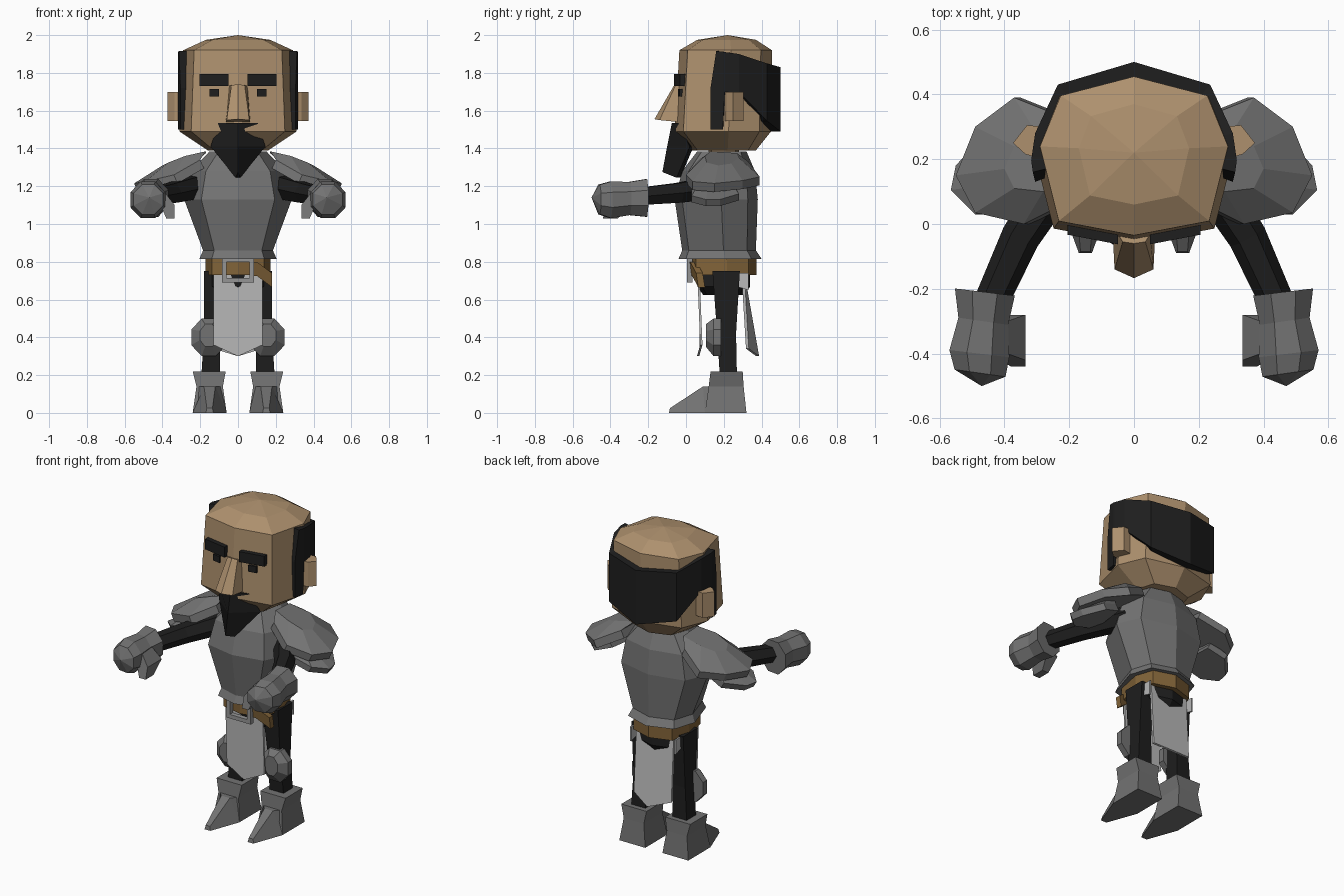
import bpy, bmesh, math
from mathutils import Vector

if "Cube" in bpy.data.objects:
    bpy.data.objects.remove(bpy.data.objects["Cube"])


def material(name, r, g, b):
    m = bpy.data.materials.new(name)
    m.use_nodes = True
    m.diffuse_color = (r, g, b, 1)
    m.node_tree.nodes["Principled BSDF"].inputs["Base Color"].default_value = (r, g, b, 1)
    return m


SKIN = material("skin", .42, .28, .155)
DARK = material("black", .013, .013, .013)
STEEL = material("steel", .17, .17, .17)
CLOTH = material("pale_cloth", .48, .48, .48)
LEATHER = material("belt_leather", .22, .125, .04)
BUCKLE = material("buckle_metal", .3, .3, .3)


def finish(name, bm, mat):
    bmesh.ops.recalc_face_normals(bm, faces=bm.faces)
    me = bpy.data.meshes.new(name)
    bm.to_mesh(me)
    bm.free()
    ob = bpy.data.objects.new(name, me)
    me.materials.append(mat)
    bpy.context.collection.objects.link(ob)
    return ob


def loft(name, rings, mat, side=1, tip=None):
    """Skin a row of rings, closing the ends; a tip makes a fan at the last ring."""
    bm = bmesh.new()
    rows = [[bm.verts.new((x * side, y, z)) for x, y, z in r] for r in rings]
    n = len(rows[0])
    for a, b in zip(rows, rows[1:]):
        for i in range(n):
            j = (i + 1) % n
            bm.faces.new((a[i], a[j], b[j], b[i]))
    bm.faces.new(rows[0])
    if tip:
        t = bm.verts.new((tip[0] * side, tip[1], tip[2]))
        for i in range(n):
            bm.faces.new((rows[-1][i], rows[-1][(i + 1) % n], t))
    else:
        bm.faces.new(rows[-1])
    return finish(name, bm, mat)


def octagon(w, y0, y1, z, corner=.8):
    """Body cross-section with a ridge at front and back."""
    half = [(0, 0), (corner, .09), (1, .56), (.78, .88), (0, 1)]
    pts = [(w * x, y0 + (y1 - y0) * y, z) for x, y in half]
    return pts + [(-x, y, z) for x, y, z in pts[3:0:-1]]


def quad(x0, x1, y0, y1, z):
    return [(x0, y0, z), (x1, y0, z), (x1, y1, z), (x0, y1, z)]


def slab(name, outline, mat, front, depth, side=1):
    """Extrude an x-z outline along y; front gives y from x and z."""
    f = [(x, front(x, z), z) for x, z in outline]
    return loft(name, [f, [(x, y + depth, z) for x, y, z in f]], mat, side)


def tube(name, path, mat, side=1):
    """Six-sided limb along points with radii."""
    rings = []
    for i, (p, r) in enumerate(path):
        a = Vector(path[max(i - 1, 0)][0])
        b = Vector(path[min(i + 1, len(path) - 1)][0])
        q = (b - a).to_track_quat('Z', 'Y')
        rings.append([Vector(p) + q @ Vector((r * math.cos(k * math.pi / 3),
                      r * math.sin(k * math.pi / 3), 0)) for k in range(6)])
    return loft(name, rings, mat, side)


def rect(x0, x1, z0, z1):
    return [(x0, z0), (x1, z0), (x1, z1), (x0, z1)]


# Head and neck
loft("head", [octagon(.16, .03, .37, 1.39), octagon(.31, -.06, .45, 1.49),
              octagon(.29, -.035, .455, 1.92), octagon(.17, .06, .37, 1.975)],
     SKIN, tip=(0, .22, 2.0))
loft("neck", [octagon(.08, .12, .28, 1.34), octagon(.08, .12, .28, 1.42)], SKIN)
loft("nose", [[(-.065, -.04, 1.54), (-.06, -.14, 1.55), (0, -.167, 1.555),
               (.06, -.14, 1.55), (.065, -.04, 1.54)],
              [(-.05, -.03, 1.73), (-.035, -.055, 1.735), (0, -.06, 1.74),
               (.035, -.055, 1.735), (.05, -.03, 1.73)]], SKIN)

# Beard: pointed wedge
loft("beard", [[(-w, b, z), (0, f, z2), (w, b, z), (0, b + .02, z)]
               for w, b, f, z, z2 in [(.105, -.04, -.075, 1.535, 1.535),
                                      (.145, .02, -.1, 1.41, 1.41),
                                      (.012, -.05, -.125, 1.245, 1.275)]], DARK)

# Hair band around the back, ending in sideburns
stations = [(0, .5, 1.83, 1.49), (.235, .43, 1.85, 1.545), (.305, .28, 1.9, 1.7),
            (.316, .205, 1.91, 1.7), (.317, .195, 1.912, 1.5),
            (.312, .16, 1.915, 1.5), (.305, .13, 1.72, 1.5)]
full = [(-x, y, t, b) for x, y, t, b in stations[:0:-1]] + stations


def hair_ring(x, y, top, low):
    ix, iy = x * .86, .22 + (y - .22) * .82
    return [(x, y, low), (x, y, top), (ix, iy, top), (ix, iy, low)]


loft("hair_band", [hair_ring(*s) for s in full], DARK)

for s, tag in ((1, "left"), (-1, "right")):
    # Face details
    loft(tag + "_ear", [[(.28, .2, z), (.335, .215, z), (.373, .25, z), (.33, .305, z), (.28, .3, z)]
                        for z in (1.545, 1.7)], SKIN, s)
    slab(tag + "_eyebrow", rect(.05, .205, 1.73, 1.795), DARK, lambda x, z: -.072 + .19 * x, .05, s)
    slab(tag + "_eye", rect(.1, .15, 1.675, 1.715), DARK, lambda x, z: -.062 + .19 * x, .035, s)

    # Shoulder plates: inner ridge, domed middle, outer rim
    upper = [(.2, .07, 1.34), (.34, 0, 1.26), (.49, .035, 1.225), (.55, .15, 1.215),
             (.49, .3, 1.23), (.37, .39, 1.25), (.22, .33, 1.33)]
    crown = [(.17, .13, 1.385), (.28, .1, 1.36), (.37, .11, 1.325), (.4, .17, 1.31),
             (.37, .24, 1.32), (.3, .28, 1.35), (.17, .27, 1.375)]
    loft(tag + "_shoulder_plate", [[(x - .02, y, z - .045) for x, y, z in upper], upper, crown],
         STEEL, s)
    lower = [(.33, .03, 1.19), (.49, .03, 1.15), (.565, .105, 1.13), (.55, .18, 1.13),
             (.46, .28, 1.16), (.35, .26, 1.2)]
    loft(tag + "_lower_shoulder_plate",
         [[(x - .02, y, z - .035) for x, y, z in lower], lower,
          [(.32 + (x - .32) * .6, .15 + (y - .15) * .7, z + .06) for x, y, z in lower]], STEEL, s)

    # Arm and gauntlet
    tube(tag + "_arm", [((.2, .19, 1.2), .07), ((.35, -.04, 1.165), .06),
                        ((.45, -.26, 1.145), .052)], DARK, s)
    hand = []
    for y, cx, cz, rx, rz in [(-.21, .46, 1.138, .1, .108), (-.3, .465, 1.135, .083, .095),
                              (-.4, .477, 1.128, .1, .105), (-.46, .475, 1.13, .085, .085)]:
        hand.append([(cx + rx * math.cos(a), y + .012 * math.cos(a), cz + rz * math.sin(a))
                     for a in [math.pi * k / 4 + math.pi / 8 for k in range(8)]])
    loft(tag + "_gauntlet", hand, STEEL, s, tip=(.47, -.5, 1.14))
    loft(tag + "_thumb", [quad(.39, .42, -.4, -.3, 1.17), quad(.335, .41, -.42, -.28, 1.1),
                          quad(.335, .38, -.44, -.36, 1.03)], STEEL, s)

    # Leg, knee plate and boot
    loft(tag + "_leg", [quad(.095, .195, .18, .27, .18), quad(.095, .18, .165, .265, .42),
                        quad(.07, .18, .14, .285, .75)], DARK, s)
    knee = [(.155 + .1 * math.cos(a), .4 + .107 * math.sin(a))
            for a in [k * math.pi / 4 + math.pi / 8 for k in range(8)]]
    loft(tag + "_knee_plate", [[(x, .185, z) for x, z in knee],
                               [(x, .145, z) for x, z in knee],
                               [(.155 + (x - .155) * .5, .105, .41 + (z - .4) * .6)
                                for x, z in knee]], STEEL, s)
    loft(tag + "_boot", [quad(.06, .24, .1, .32, 0), quad(.08, .22, .12, .305, .14),
                         quad(.065, .24, .13, .3, .22)], STEEL, s)
    loft(tag + "_toe", [[(.06, .13, 0), (.24, .13, 0), (.215, .13, .14), (.085, .13, .14)],
                        [(.06, .1, 0), (.24, .1, 0), (.18, .09, .14), (.12, .09, .14)],
                        [(.13, -.09, 0), (.17, -.09, 0), (.165, -.085, .025), (.135, -.085, .025)]],
         STEEL, s)

    # Side hem of the cloth under the belt
    loft(tag + "_cloth_hem", [[(x, .2, .74), (x, .2, .69), (x, .33, .65), (x, .33, .74)]
                              for x in (.15, .16)], CLOTH, s)

# Breastplate with flared hem
loft("breastplate", [octagon(w, a, b, z, .68) for w, a, b, z in [
    (.205, -.04, .4, .815), (.185, -.02, .37, .86), (.285, -.06, .38, 1.13),
    (.25, -.02, .365, 1.28), (.15, .06, .32, 1.385)]], STEEL)

# Hips, belt, buckle and strap
loft("hips", [octagon(.1, .09, .31, .625), octagon(.155, .06, .34, .67),
              octagon(.155, .05, .34, .75)], DARK)
loft("belt", [octagon(.172, .02, .372, z) for z in (.73, .83)], LEATHER)
for n, r in (("top", rect(-.085, .085, .8, .822)), ("bottom", rect(-.085, .085, .69, .715)),
             ("left", rect(.06, .085, .715, .8)), ("right", rect(-.085, -.06, .715, .8))):
    slab("buckle_" + n, r, BUCKLE, lambda x, z: .005, .03)
slab("belt_strap", [(.06, .725), (.06, .8), (.1, .8), (.18, .74), (.18, .665), (.1, .725)],
     LEATHER, lambda x, z: .015 + .3 * max(x - .08, 0) + .15 * (.8 - z), .035)

# Hanging cloth flaps
slab("front_flap", [(-.13, .75), (-.13, .36), (0, .3), (.13, .36), (.13, .75)], CLOTH,
     lambda x, z: .04 + .15 * abs(x) + .04 * (.75 - z), .012)
slab("back_flap", [(-.13, .75), (-.13, .34), (0, .3), (.13, .34), (.13, .75)], CLOTH,
     lambda x, z: .345 - .4 * abs(x) + .06 * (.75 - z), .015)
